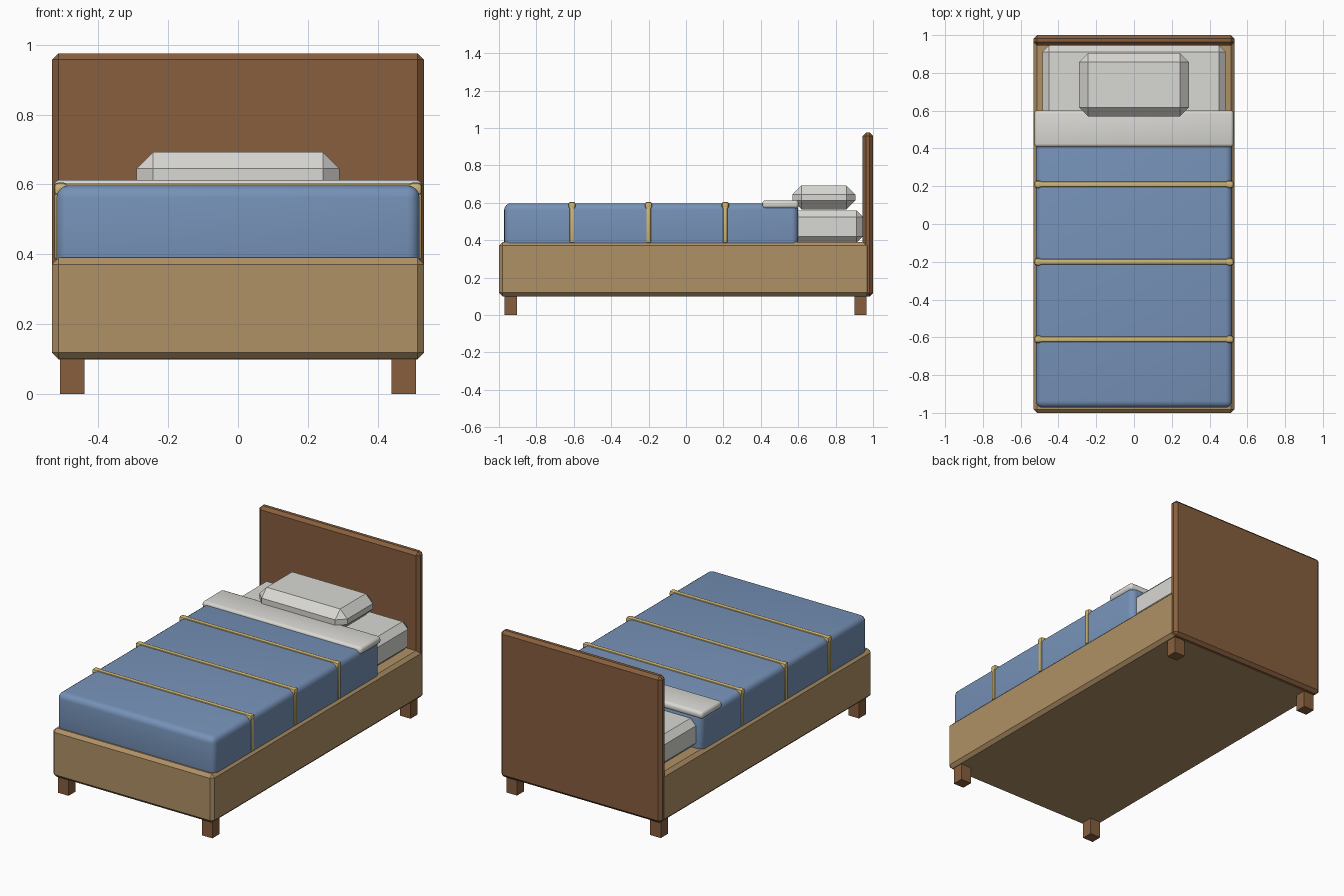
import bpy, bmesh

if "Cube" in bpy.data.objects:
    bpy.data.objects.remove(bpy.data.objects["Cube"])


def srgb(r, g, b):
    lin = lambda c: c / 12.92 if c <= 0.04045 else ((c + 0.055) / 1.055) ** 2.4
    return tuple(lin(v / 255) for v in (r, g, b)) + (1.0,)


def material(name, r, g, b):
    m = bpy.data.materials.new(name)
    m.diffuse_color = srgb(r, g, b)
    m.use_nodes = True
    m.node_tree.nodes["Principled BSDF"].inputs["Base Color"].default_value = m.diffuse_color
    return m


dark_wood = material("dark wood", 136, 95, 62)
light_wood = material("light wood", 176, 145, 102)
blue_fabric = material("blue fabric", 118, 146, 184)
white_fabric = material("white fabric", 217, 216, 211)
yellow_trim = material("yellow trim", 207, 183, 118)


def box(name, mat, x, y, z, bevel=0.0, segments=1):
    """Box spanning the given (min, max) ranges, with optional edge bevel."""
    bm = bmesh.new()
    bmesh.ops.create_cube(bm, size=1.0)
    for v in bm.verts:
        v.co = [r[0] + (c + 0.5) * (r[1] - r[0]) for r, c in zip((x, y, z), v.co)]
    if bevel:
        bmesh.ops.bevel(bm, geom=bm.edges[:], offset=bevel, segments=segments,
                        profile=0.5, affect='EDGES')
    bmesh.ops.recalc_face_normals(bm, faces=bm.faces[:])
    mesh = bpy.data.meshes.new(name)
    bm.to_mesh(mesh)
    bm.free()
    mesh.materials.append(mat)
    obj = bpy.data.objects.new(name, mesh)
    bpy.context.collection.objects.link(obj)
    if segments > 1:
        bpy.ops.object.select_all(action='DESELECT')
        obj.select_set(True)
        bpy.context.view_layer.objects.active = obj
        bpy.ops.object.shade_smooth_by_angle()
    return obj


# Frame and headboard
box("bed_base", light_wood, (-0.533, 0.533), (-1.0, 0.988), (0.10, 0.39), 0.019)
box("headboard", dark_wood, (-0.532, 0.532), (0.945, 1.0), (0.099, 0.975), 0.018)

# Four square legs
for sx in (-1, 1):
    for y0, end in ((-0.97, "front"), (0.90, "back")):
        side = "left" if sx < 0 else "right"
        box(f"{end}_{side}_leg", dark_wood,
            sorted((sx * 0.44, sx * 0.51)), (y0, y0 + 0.066), (0.0, 0.11))

# Mattress and pillow with wide chamfers
box("mattress", white_fabric, (-0.485, 0.485), (-0.94, 0.947), (0.385, 0.56), 0.036)
box("pillow", white_fabric, (-0.29, 0.29), (0.57, 0.905), (0.565, 0.692), 0.047)

# Blanket and folded sheet with soft edges
box("blanket", blue_fabric, (-0.52, 0.52), (-0.972, 0.60), (0.34, 0.597), 0.035, 4)
box("folded_sheet", white_fabric, (-0.527, 0.527), (0.408, 0.602), (0.57, 0.613), 0.017, 3)

# Trim bands: top bar, side bars and a thicker block at each corner
for i, y in enumerate((-0.61, -0.20, 0.21), 1):
    box(f"band_{i}_top", yellow_trim, (-0.51, 0.51), (y - 0.014, y + 0.014),
        (0.578, 0.603), 0.006, 2)
    for sx, side in ((-1, "left"), (1, "right")):
        box(f"band_{i}_{side}", yellow_trim, sorted((sx * 0.50, sx * 0.526)),
            (y - 0.012, y + 0.012), (0.385, 0.59), 0.006, 2)
        box(f"band_{i}_{side}_corner", yellow_trim, sorted((sx * 0.488, sx * 0.527)),
            (y - 0.019, y + 0.019), (0.568, 0.605), 0.011, 2)
